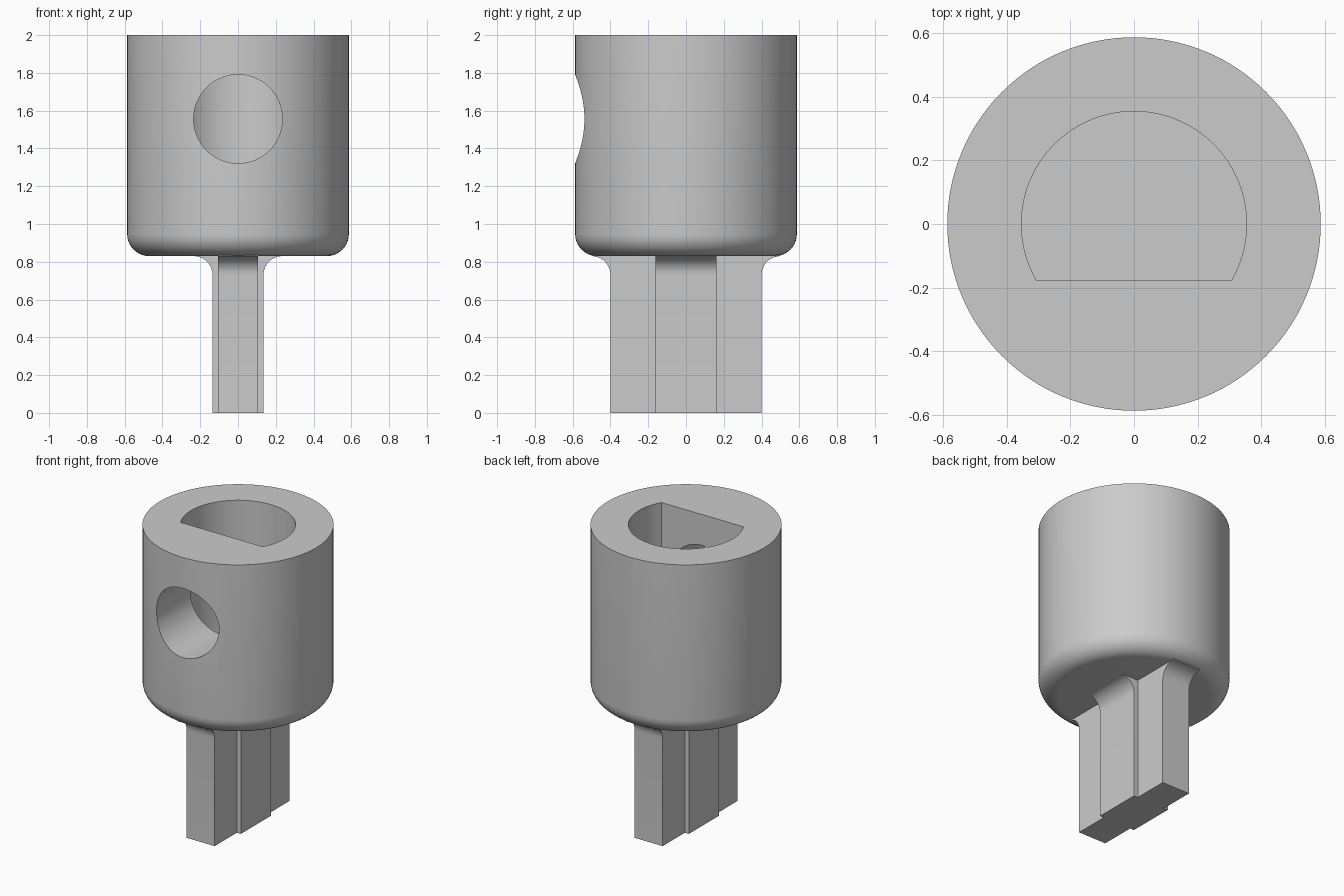
import bpy, bmesh
from math import pi, sin, cos, asin, radians
from mathutils import Matrix, Vector

if "Cube" in bpy.data.objects:
    bpy.data.objects.remove(bpy.data.objects["Cube"], do_unlink=True)

grey = bpy.data.materials.new("plain_grey")
grey.use_nodes = True
grey.diffuse_color = (0.6, 0.6, 0.6, 1)
grey.node_tree.nodes["Principled BSDF"].inputs["Base Color"].default_value = grey.diffuse_color

R, TOP, SHOULDER = 0.587, 2.0, 0.83
ROUND, FILLET = 0.117, 0.1


def finish(bm, name):
    bmesh.ops.recalc_face_normals(bm, faces=bm.faces)
    mesh = bpy.data.meshes.new(name)
    bm.to_mesh(mesh)
    bm.free()
    mesh.materials.append(grey)
    ob = bpy.data.objects.new(name, mesh)
    bpy.context.collection.objects.link(ob)
    return ob


def extrude(name, points, offset):
    """Extrude a closed outline of 3D points along a vector."""
    bm = bmesh.new()
    face = bm.faces.new([bm.verts.new(p) for p in points])
    new = bmesh.ops.extrude_face_region(bm, geom=[face])["geom"]
    verts = [v for v in new if isinstance(v, bmesh.types.BMVert)]
    bmesh.ops.translate(bm, verts=verts, vec=offset)
    return finish(bm, name)


def combine(ob, other, operation):
    mod = ob.modifiers.new("cut", "BOOLEAN")
    mod.object, mod.operation, mod.solver = other, operation, "EXACT"
    bpy.context.view_layer.objects.active = ob
    bpy.ops.object.modifier_apply(modifier=mod.name)
    bpy.data.objects.remove(other, do_unlink=True)


def smooth(ob):
    bpy.ops.object.select_all(action="DESELECT")
    ob.select_set(True)
    bpy.context.view_layer.objects.active = ob
    bpy.ops.object.shade_smooth_by_angle(angle=radians(30))


# Hub: turned cylinder with a rounded lower rim
profile = [(0, TOP), (R, TOP)]
for i in range(11):
    a = i / 10 * pi / 2
    profile.append((R - ROUND + ROUND * cos(a), SHOULDER + ROUND - ROUND * sin(a)))
profile.append((0, SHOULDER))
bm = bmesh.new()
verts = [bm.verts.new((r, 0, z)) for r, z in profile]
edges = [bm.edges.new(pair) for pair in zip(verts, verts[1:])]
bmesh.ops.spin(bm, geom=verts + edges, axis=(0, 0, 1), cent=(0, 0, 0),
               angle=2 * pi, steps=128)
bmesh.ops.remove_doubles(bm, verts=bm.verts, dist=0.0001)
hub = finish(bm, "hub")

# D-shaped shaft bore, open at the top
BORE, FLAT, FLOOR = 0.354, 0.176, 1.11
start = -asin(FLAT / BORE)
sweep = pi - 2 * start
outline = [(BORE * cos(start + sweep * i / 80), BORE * sin(start + sweep * i / 80), FLOOR)
           for i in range(81)]
combine(hub, extrude("bore_cutter", outline, Vector((0, 0, 1.2))), "DIFFERENCE")

# Screw hole through the front wall into the bore
hole = [(0.235 * cos(2 * pi * i / 64), -0.8, 1.556 + 0.235 * sin(2 * pi * i / 64))
        for i in range(64)]
combine(hub, extrude("screw_cutter", hole, Vector((0, 0.8, 0))), "DIFFERENCE")
smooth(hub)


# Stem: two crossing slabs whose ends flare into the hub
def slab(name, half_length, half_width, along_y):
    side = [(half_length, 0)]
    for i in range(11):
        a = i / 10 * pi / 2
        side.append((half_length + FILLET * (1 - cos(a)),
                     SHOULDER - FILLET + FILLET * sin(a)))
    side.append((half_length + FILLET, SHOULDER + 0.02))
    outline = side + [(-u, z) for u, z in reversed(side)]
    ob = extrude(name, [(u, -half_width, z) for u, z in outline],
                 Vector((0, 2 * half_width, 0)))
    if along_y:
        ob.data.transform(Matrix.Rotation(pi / 2, 4, "Z"))
    return ob


stem = slab("stem", 0.4, 0.105, True)
combine(stem, slab("stem_rib", 0.135, 0.162, False), "UNION")
smooth(stem)
